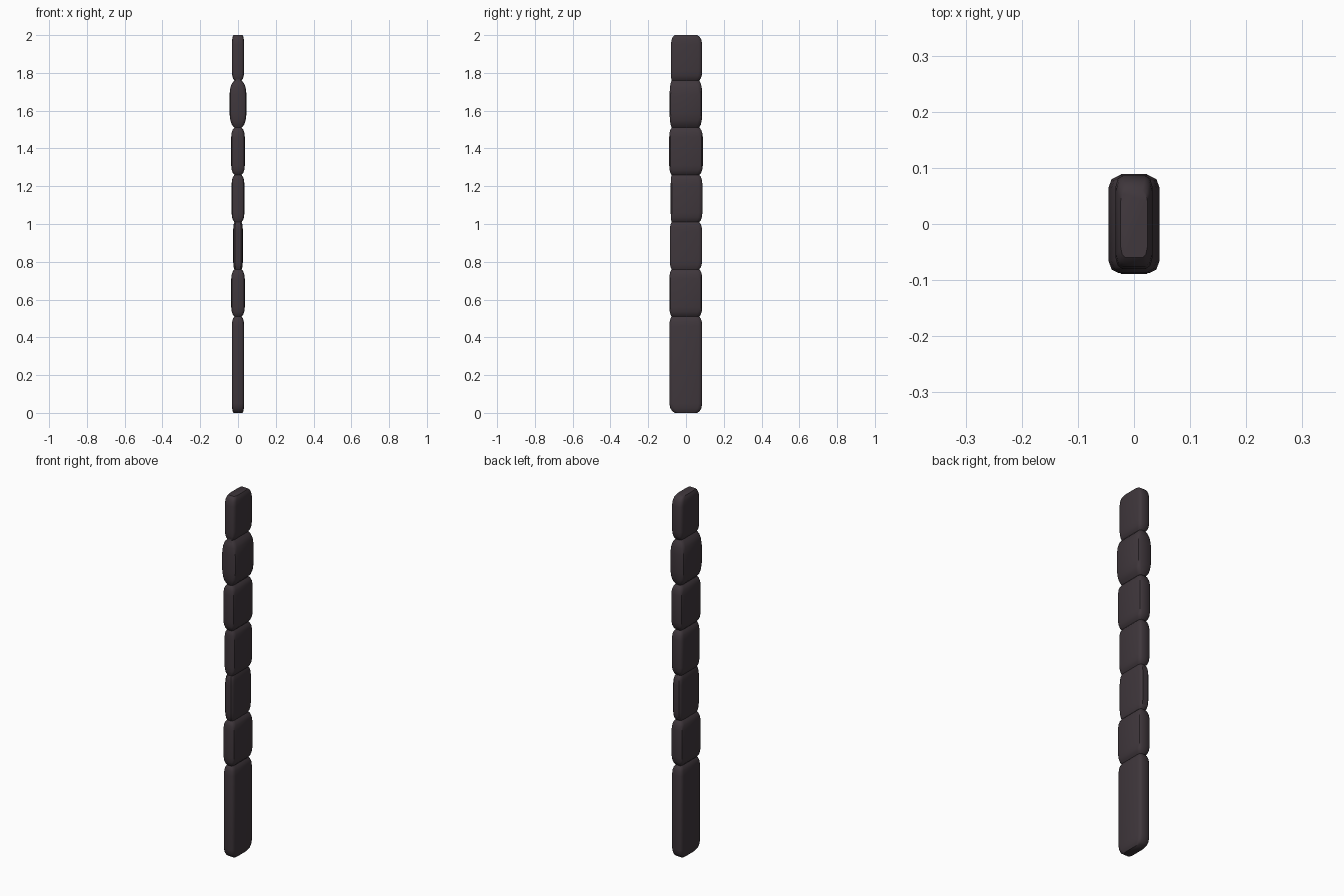
import bpy, bmesh

if "Cube" in bpy.data.objects:
    bpy.data.objects.remove(bpy.data.objects["Cube"])

mat = bpy.data.materials.new("dark charcoal")
mat.diffuse_color = (0.05, 0.038, 0.045, 1)
mat.use_nodes = True
mat.node_tree.nodes["Principled BSDF"].inputs["Base Color"].default_value = mat.diffuse_color

# Segments from the bottom up: z start, z end, half thickness, front y, back y
SEGMENTS = [
    (0.00, 0.51, 0.033, -0.088, 0.086),
    (0.51, 0.76, 0.036, -0.088, 0.086),
    (0.76, 1.01, 0.026, -0.086, 0.086),
    (1.01, 1.26, 0.034, -0.081, 0.087),
    (1.26, 1.51, 0.036, -0.089, 0.089),
    (1.51, 1.76, 0.045, -0.087, 0.086),
    (1.76, 2.00, 0.033, -0.080, 0.086),
]
NECK = (0.019, -0.076, 0.070)


def section(bm, z, hx, y0, y1):
    """Rectangle with rounded corners."""
    cx, cy = hx * 0.38, 0.02
    half = [(hx - cx, y0), (hx - 0.3 * cx, y0 + 0.3 * cy), (hx, y0 + cy),
            (hx, y1 - cy), (hx - 0.3 * cx, y1 - 0.3 * cy), (hx - cx, y1)]
    pts = half + [(-x, y) for x, y in reversed(half)]
    return [bm.verts.new((x, y, z)) for x, y in pts]


def mix(a, b, t):
    return tuple(p + (q - p) * t for p, q in zip(a, b))


# Profile of each segment: full in the middle, rounded towards the joints
rings = []
bm = bmesh.new()
for i, (z0, z1, hx, y0, y1) in enumerate(SEGMENTS):
    full = (hx, y0, y1)
    tip = (0.024, -0.060, 0.060)
    low = tip if i == 0 else NECK
    high = tip if i == len(SEGMENTS) - 1 else NECK
    if i == 0:
        rings.append(section(bm, z0, *low))
    reach = 0.075 if hx > 0.04 else 0.05
    for d, t in ((0.2, 0.5), (0.5, 0.82), (1.0, 1.0)):
        rings.append(section(bm, z0 + d * reach, *mix(low, full, t)))
    for d, t in ((1.0, 1.0), (0.5, 0.82), (0.2, 0.5), (0.0, 0.0)):
        rings.append(section(bm, z1 - d * reach, *mix(high, full, t)))

# Skin the rings and cap both ends
for a, b in zip(rings, rings[1:]):
    for k in range(len(a)):
        n = (k + 1) % len(a)
        bm.faces.new((a[k], a[n], b[n], b[k]))
bm.faces.new(list(reversed(rings[0])))
bm.faces.new(rings[-1])
bmesh.ops.recalc_face_normals(bm, faces=bm.faces)

mesh = bpy.data.meshes.new("segmented_bar")
bm.to_mesh(mesh)
bm.free()
mesh.materials.append(mat)
bar = bpy.data.objects.new("segmented_bar", mesh)
bpy.context.collection.objects.link(bar)

# Smooth shading with crisp joints
bpy.context.view_layer.objects.active = bar
bar.select_set(True)
bpy.ops.object.shade_smooth_by_angle(angle=0.7)
